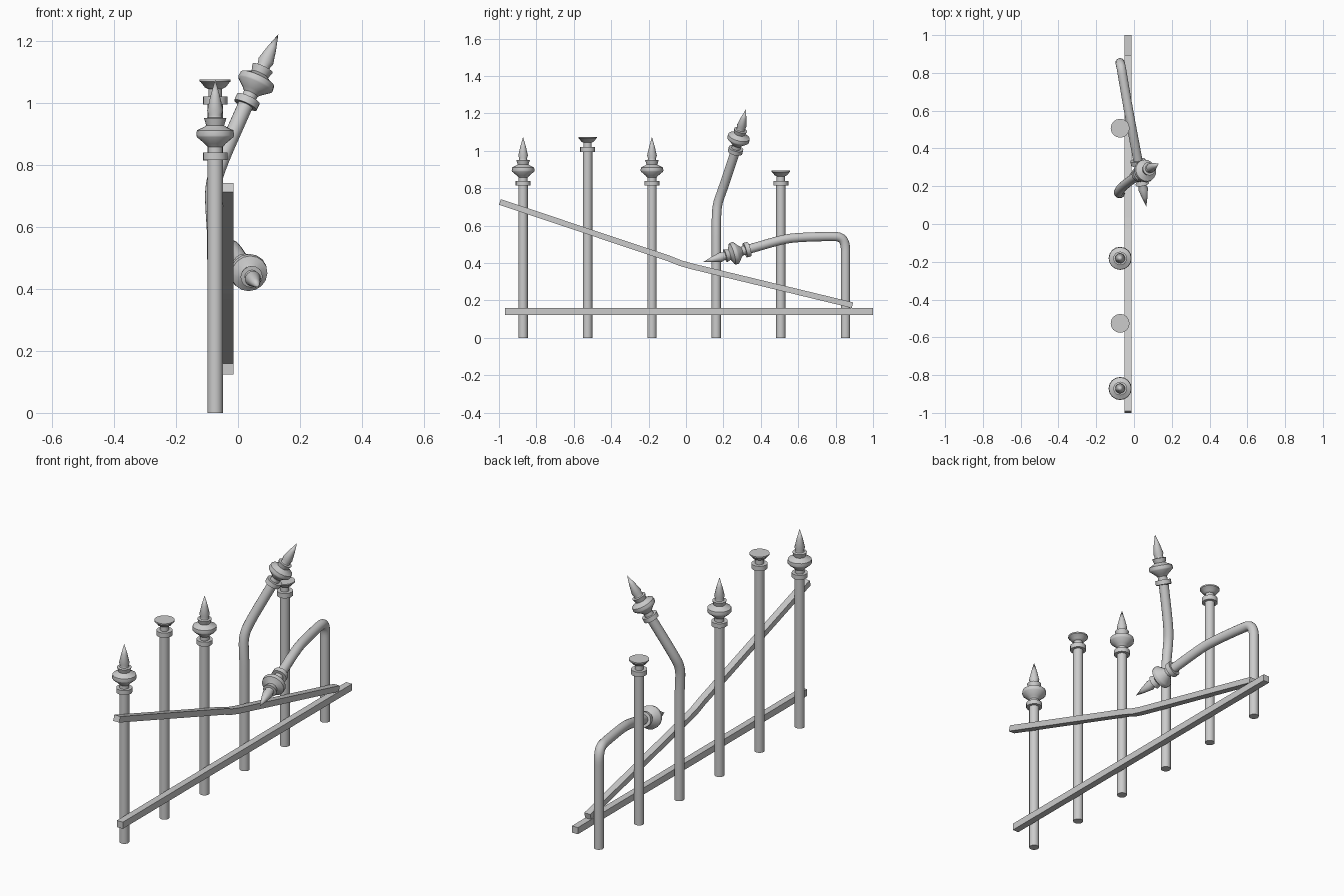
import bpy, bmesh, math
from mathutils import Vector

if "Cube" in bpy.data.objects:
    bpy.data.objects.remove(bpy.data.objects["Cube"])

SIDES = 16
R = 0.025          # post radius
PX = -0.0735       # post line in x

# (radius, height) profiles measured from the lower face of the ring
SPEAR = [(0, 0), (.04, 0), (.04, .024), (.024, .024), (.024, .042), (.034, .053),
         (.059, .074), (.061, .08), (.059, .096), (.036, .107), (.029, .112), (.036, .135),
         (.023, .137), (.021, .145), (.026, .160), (.015, .208), (0, .259)]
CAP = [(0, 0), (.04, 0), (.04, .026), (.022, .026), (.022, .05), (.034, .056),
       (.047, .073), (.05, .074), (.05, .081), (0, .081)]


def finish(ob, angle=35):
    bpy.ops.object.select_all(action='DESELECT')
    ob.select_set(True)
    bpy.context.view_layer.objects.active = ob
    bpy.ops.object.shade_smooth_by_angle(angle=math.radians(angle))


def lathe(name, profile, base, axis=(0, 0, 1)):
    bm = bmesh.new()
    rings = []
    for r, h in profile:
        n = SIDES if r else 1
        rings.append([bm.verts.new((r * math.cos(i * math.tau / n), r * math.sin(i * math.tau / n), h))
                      for i in range(n)])
    for a, b in zip(rings, rings[1:]):
        for i in range(SIDES):
            j = (i + 1) % SIDES
            quad = [a[i % len(a)], a[j % len(a)], b[j % len(b)], b[i % len(b)]]
            bm.faces.new(list(dict.fromkeys(quad)))
    bmesh.ops.recalc_face_normals(bm, faces=bm.faces)
    me = bpy.data.meshes.new(name)
    bm.to_mesh(me)
    bm.free()
    ob = bpy.data.objects.new(name, me)
    bpy.context.collection.objects.link(ob)
    ob.location = base
    ob.rotation_mode = 'QUATERNION'
    ob.rotation_quaternion = Vector(axis).to_track_quat('Z', 'Y')
    finish(ob)


def rounded(points, passes=2):
    pts = [Vector(p) for p in points]
    for _ in range(passes):
        out = [pts[0]]
        for a, b in zip(pts, pts[1:]):
            out += [a.lerp(b, .25), a.lerp(b, .75)]
        pts = out + [pts[-1]]
    return pts


def tube(name, points):
    cu = bpy.data.curves.new(name, 'CURVE')
    cu.dimensions = '3D'
    cu.bevel_depth = R
    cu.bevel_resolution = 6
    cu.use_fill_caps = True
    sp = cu.splines.new('POLY')
    sp.points.add(len(points) - 1)
    for p, co in zip(sp.points, points):
        p.co = (*co, 1)
    ob = bpy.data.objects.new(name, cu)
    bpy.context.collection.objects.link(ob)
    bpy.ops.object.select_all(action='DESELECT')
    ob.select_set(True)
    bpy.context.view_layer.objects.active = ob
    bpy.ops.object.convert(target='MESH')
    finish(bpy.context.view_layer.objects.active)


def rail(name, path, half):
    # flat bar: (y, z) centre line with vertical-ish square ends
    bm = bmesh.new()
    rings = []
    for i, (y, z) in enumerate(path):
        a, b = Vector(path[max(i - 1, 0)]), Vector(path[min(i + 1, len(path) - 1)])
        d = (b - a).normalized()
        ny, nz = -d.y * half, d.x * half
        rings.append([bm.verts.new((x, y + s * ny, z + s * nz))
                      for x, s in ((-.05, -1), (-.0145, -1), (-.0145, 1), (-.05, 1))])
    for a, b in zip(rings, rings[1:]):
        for i in range(4):
            j = (i + 1) % 4
            bm.faces.new((a[i], a[j], b[j], b[i]))
    bm.faces.new(rings[0])
    bm.faces.new(rings[-1])
    bmesh.ops.recalc_face_normals(bm, faces=bm.faces)
    me = bpy.data.meshes.new(name)
    bm.to_mesh(me)
    bm.free()
    bpy.context.collection.objects.link(bpy.data.objects.new(name, me))


# straight posts with their finials
for i, (y, z, kind) in enumerate([(-.871, .815, 'spear'), (-.526, .994, 'cap'),
                                  (-.182, .815, 'spear'), (.507, .814, 'cap')]):
    tube(f"post_{i + 1}", [(PX, y, 0), (PX, y, z + .005)])
    lathe(f"{kind}_finial_{i + 1}", SPEAR if kind == 'spear' else CAP, (PX, y, z))

# post bent outward near its top
end, tip = Vector((.024, .262, .992)), Vector((.127, .318, 1.214))
tube("bent_post_upper", rounded([(PX, .162, 0), (PX, .162, .56), (-.079, .162, .64), (-.083, .168, .72),
                                 (-.066, .195, .79), end]))
lathe("bent_spear_upper", SPEAR, end, tip - end)

# post folded over sideways
end, tip = Vector((.020, .338, .475)), Vector((.066, .09, .405))
tube("bent_post_folded", rounded([(PX, .853, 0), (PX, .853, .43), (PX, .853, .50), (-.068, .83, .54),
                                  (-.058, .77, .543), (-.027, .59, .537), (-.012, .51, .525), end]))
lathe("bent_spear_folded", SPEAR, end, tip - end)

# rails
rail("lower_rail", [(-.968, .141), (1.0, .141)], .018)
rail("broken_upper_rail", [(-.995, .727), (-.09, .424), (-.03, .40), (.03, .383), (.89, .175)], .0155)
